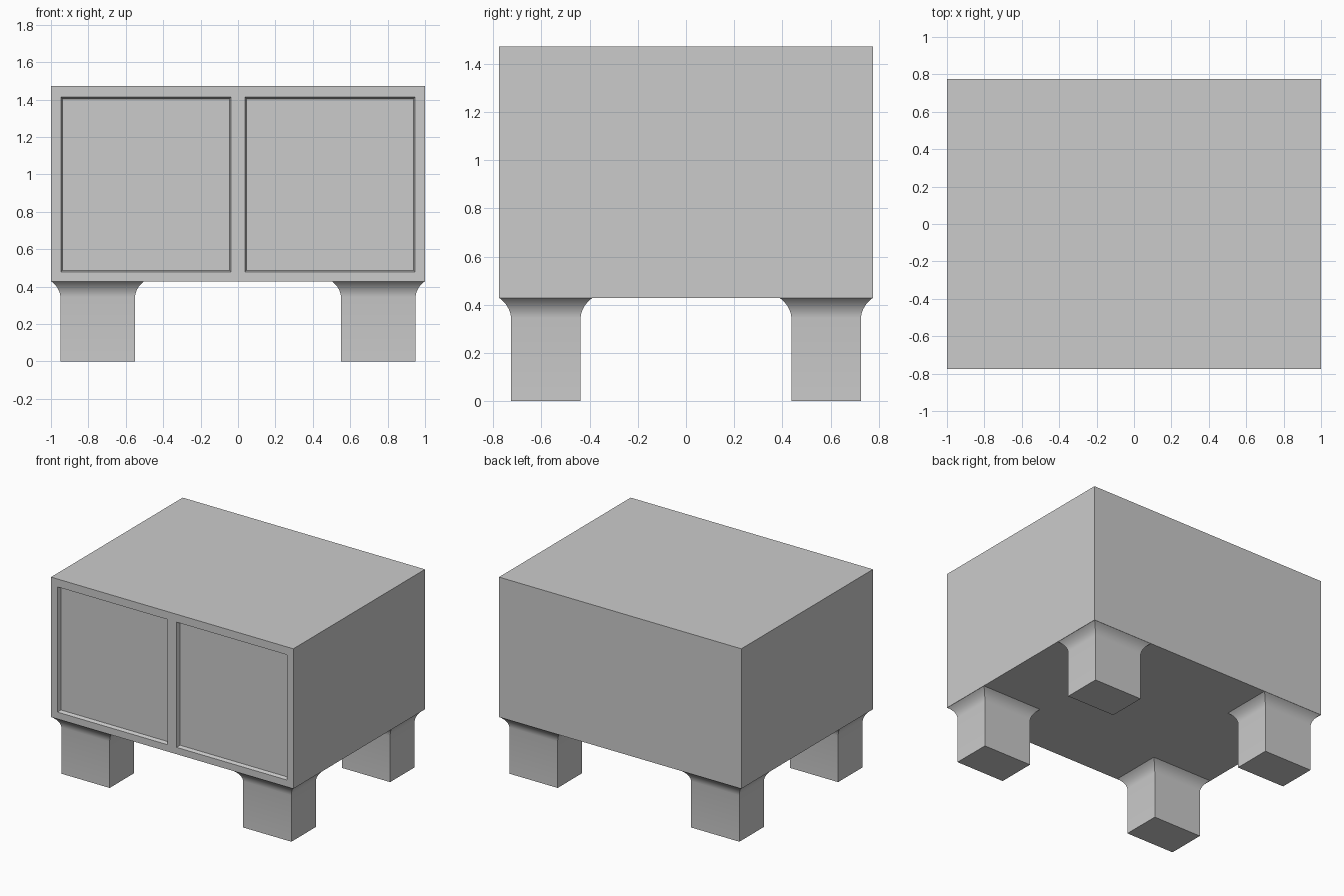
import bpy, bmesh
from mathutils import Vector

if "Cube" in bpy.data.objects:
    bpy.data.objects.remove(bpy.data.objects["Cube"])


def make_object(name, bm):
    bmesh.ops.recalc_face_normals(bm, faces=bm.faces)
    mesh = bpy.data.meshes.new(name)
    bm.to_mesh(mesh)
    bm.free()
    obj = bpy.data.objects.new(name, mesh)
    bpy.context.collection.objects.link(obj)
    return obj


# Cabinet body: a box whose front is split into a frame with two sunken doors
HX, HY, Z0, Z1 = 1.0, 0.776, 0.428, 1.472
bm = bmesh.new()
bmesh.ops.create_cube(bm, size=1)
for v in bm.verts:
    v.co = Vector((v.co.x * 2 * HX, v.co.y * 2 * HY, (v.co.z + 0.5) * (Z1 - Z0) + Z0))


def front_faces():
    return [f for f in bm.faces if f.calc_center_median().y < -HY + 1e-4]


cuts = [((x, 0, 0), (1, 0, 0)) for x in (-0.946, -0.037, 0.037, 0.946)]
cuts += [((0, 0, z), (0, 0, 1)) for z in (0.479, 1.413)]
for co, no in cuts:
    faces = front_faces()
    edges = {e for f in faces for e in f.edges}
    verts = {v for f in faces for v in f.verts}
    bmesh.ops.bisect_plane(bm, geom=[*verts, *edges, *faces], plane_co=co, plane_no=no)
bm.normal_update()
doors = [f for f in front_faces()
         if 0.3 < abs(f.calc_center_median().x) < 0.7
         and 0.6 < f.calc_center_median().z < 1.3]
bmesh.ops.inset_individual(bm, faces=doors, thickness=0.012, depth=-0.027)
make_object("cabinet_body", bm)

# Legs: square posts flaring outward in a concave curve under the body
CX, CY, LX, LY = 0.75, 0.582, 0.199, 0.144
profile = [(0, 0), (0, 0.345), (0.002, 0.358), (0.005, 0.370), (0.011, 0.384),
           (0.019, 0.398), (0.029, 0.410), (0.039, 0.420), (0.049, Z0)]
bm = bmesh.new()
rings = []
for out, z in profile:
    rings.append([bm.verts.new((CX + sx * (LX + out), CY + sy * (LY + out), z))
                  for sx, sy in ((-1, -1), (1, -1), (1, 1), (-1, 1))])
for low, high in zip(rings, rings[1:]):
    for i in range(4):
        j = (i + 1) % 4
        bm.faces.new((low[i], low[j], high[j], high[i]))
bm.faces.new(rings[0][::-1])
bm.faces.new(rings[-1])
legs = make_object("legs", bm)
bpy.context.view_layer.objects.active = legs
legs.select_set(True)
bpy.ops.object.shade_smooth_by_angle()

# Repeat the leg in all four corners
mirror = legs.modifiers.new("four_corners", 'MIRROR')
mirror.use_axis = (True, True, False)
mirror.use_mirror_merge = False
